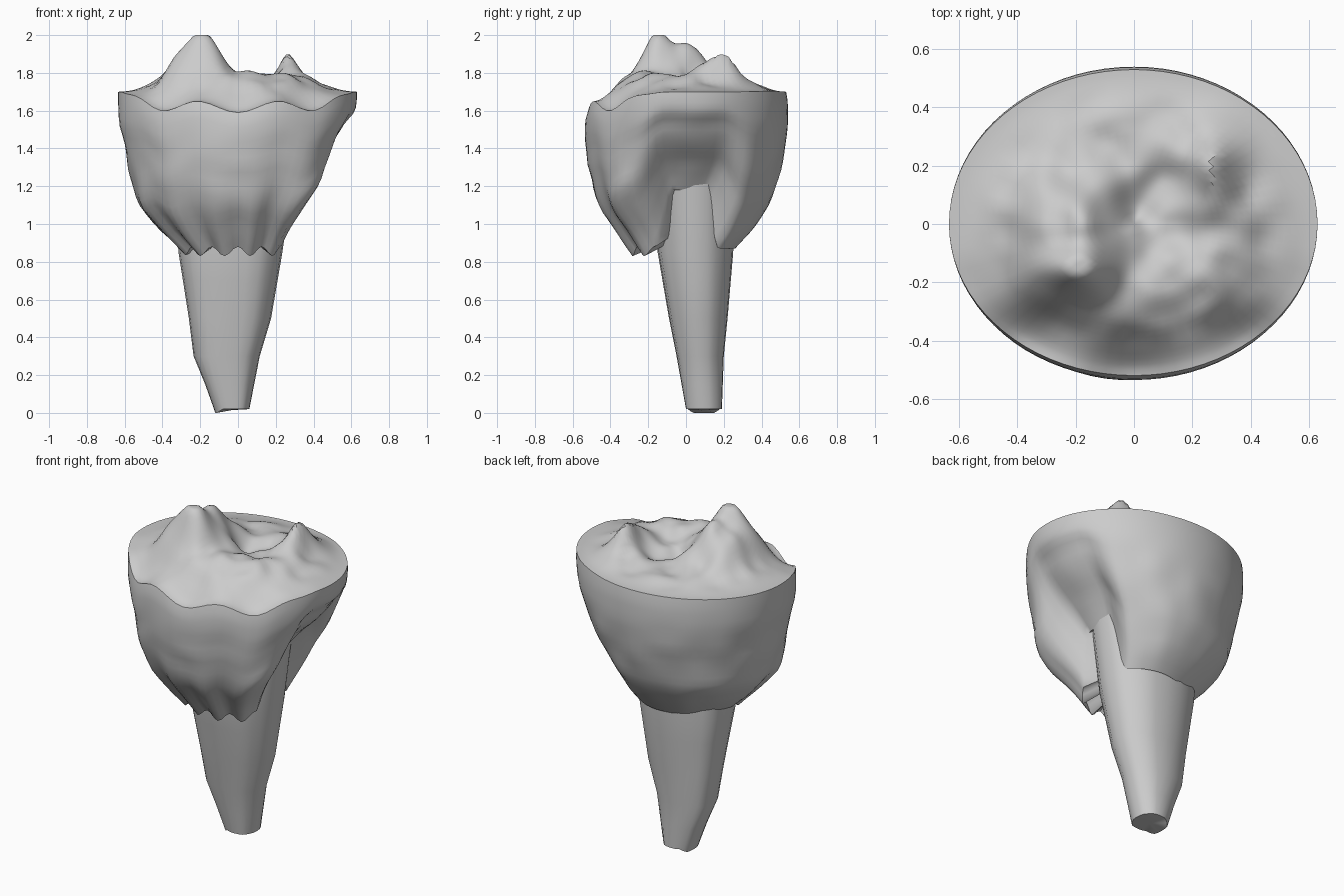
import bpy, bmesh, math
from mathutils import noise, Vector

if "Cube" in bpy.data.objects:
    bpy.data.objects.remove(bpy.data.objects["Cube"])

SEG = 80

def lookup(table, t):
    """Linear interpolation in rows of (key, values...)."""
    if t <= table[0][0]:
        return table[0][1:]
    for a, b in zip(table, table[1:]):
        if t <= b[0]:
            k = (t - a[0]) / (b[0] - a[0])
            return [p + (q - p) * k for p, q in zip(a[1:], b[1:])]
    return table[-1][1:]

def smooth(a, b, x):
    k = min(1, max(0, (x - a) / (b - a)))
    return k * k * (3 - 2 * k)

def loft(name, rings, cap_start=True, cap_end=True, angle=40):
    bm = bmesh.new()
    vs = [[bm.verts.new(p) for p in r] for r in rings]
    n = len(vs[0])
    for a, b in zip(vs, vs[1:]):
        for i in range(n):
            bm.faces.new((a[i], a[(i + 1) % n], b[(i + 1) % n], b[i]))
    for ring, cap in ((vs[0], cap_start), (vs[-1], cap_end)):
        if cap:
            c = bm.verts.new(sum((v.co for v in ring), Vector()) / n)
            for i in range(n):
                bm.faces.new((ring[i], ring[(i + 1) % n], c))
    bmesh.ops.recalc_face_normals(bm, faces=bm.faces)
    me = bpy.data.meshes.new(name)
    bm.to_mesh(me)
    bm.free()
    ob = bpy.data.objects.new(name, me)
    bpy.context.collection.objects.link(ob)
    bpy.context.view_layer.objects.active = ob
    ob.select_set(True)
    bpy.ops.object.shade_smooth_by_angle(angle=math.radians(angle))
    ob.select_set(False)

# Tapered, slightly leaning stem: z, x min, x max, y min, y max
STEM = [(0.02, -.12, .06, 0, .19), (0.3, -.235, .115, -.05, .20), (0.5, -.26, .175, -.09, .22),
        (0.85, -.315, .235, -.15, .25), (1.25, -.34, .29, -.17, .26)]

def stem_ring(z, n=24):
    x0, x1, y0, y1 = lookup(STEM, z)
    ring = []
    for i in range(n):
        a = math.tau * i / n
        c, s = math.cos(a), math.sin(a)
        f = 1 + (.03 * math.sin(5 * a + 1) if abs(c) < .9 and abs(s) < .9 else 0)
        sq = lambda v: math.copysign(abs(v) ** .85, v)
        ring.append(((x0 + x1) / 2 + (x1 - x0) / 2 * sq(c) * f,
                     (y0 + y1) / 2 + (y1 - y0) / 2 * sq(s) * f,
                     z if z > .1 else max(0, z - .02 * smooth(.5, .9, -c))))
    return ring

loft("stem", [stem_ring(z) for z in (.02, .15, .3, .5, .7, .85, 1.05, 1.25)])

# Draped bulb: fraction of height, then reach in -x, +x, -y, +y
BULB = [(0, .30, .27, .29, .26), (.13, .42, .32, .36, .36), (.3, .54, .39, .45, .455),
        (.42, .56, .46, .49, .48), (.6, .59, .54, .52, .52), (.8, .63, .62, .535, .54),
        (.93, .635, .63, .535, .54), (1, .635, .63, .52, .53)]

def rim_z(a):
    front = smooth(.2, .9, -math.sin(a))
    return 1.70 - .08 * front + .03 * front * math.sin(9 * a)

def bottom_z(a):
    d = (math.degrees(a) - 4 + 180) % 360 - 180
    notch = 1 - smooth(17, 38, abs(d))
    front = smooth(-.2, .5, -math.sin(a))
    return .87 + .31 * notch - front * (.015 + .025 * math.sin(13 * a)) * (1 - notch)

def bulb_point(a, t):
    l, r, f, b = lookup(BULB, t)
    c, s = math.cos(a), math.sin(a)
    d = (math.degrees(a) + 40 + 180) % 360 - 180
    k = 1 + .15 * math.exp(-(d / 15) ** 2 - ((t - .35) / .22) ** 2)
    k += .025 * noise.noise(Vector((c * 3, s * 3, t * 5))) * (1 - smooth(.6, .95, t))
    z0 = bottom_z(a)
    return (c * k * (r if c > 0 else l), s * k * (b if s > 0 else f),
            z0 + (rim_z(a) - z0) * t)

angles = [math.tau * i / SEG for i in range(SEG)]

# Terrain heights on the top of the bulb
def height(x, y, q, a):
    def bump(cx, cy, w, d, p=4):
        return math.exp(-(abs((x - cx) / w) ** p + abs((y - cy) / d) ** p))
    z = rim_z(a) + (1.73 - rim_z(a)) * (1 - smooth(.65, 1, q))
    z += .07 * (1 - smooth(.45, .8, q)) * (.6 - .4 * math.sin(a))
    z += .13 * bump(-.23, -.06, .17, .22) + .09 * bump(-.19, -.14, .08, .08, 2)
    z += .05 * bump(-.18, .02, .06, .08, 2)
    z += .09 * bump(.28, .17, .10, .17, 2) + .07 * bump(.26, .20, .05, .08, 2)
    z -= .035 * bump(.09, .05, .14, .14)
    z += .03 * noise.noise(Vector((x * 9, y * 9, 2))) * (1 - smooth(.6, .95, q))
    return min(z, 2.0)

def top_ring(q):
    ring = []
    for a in angles:
        x, y, _ = bulb_point(a, 1)
        ring.append((x * q, y * q, height(x * q, y * q, q, a)))
    return ring

# Inner hem under the drape, outer wall, then the rugged top, in one skin
hem = []
for a in angles:
    x, y, z = bulb_point(a, 0)
    hem.append((x * .6, y * .6 + .03, z + .06))
walls = [[bulb_point(a, i / 18) for a in angles] for i in range(18)]
tops = [top_ring(1 - i / 28) for i in range(28)]
loft("draped_bulb", [hem] + walls + tops, cap_start=True, angle=45)
